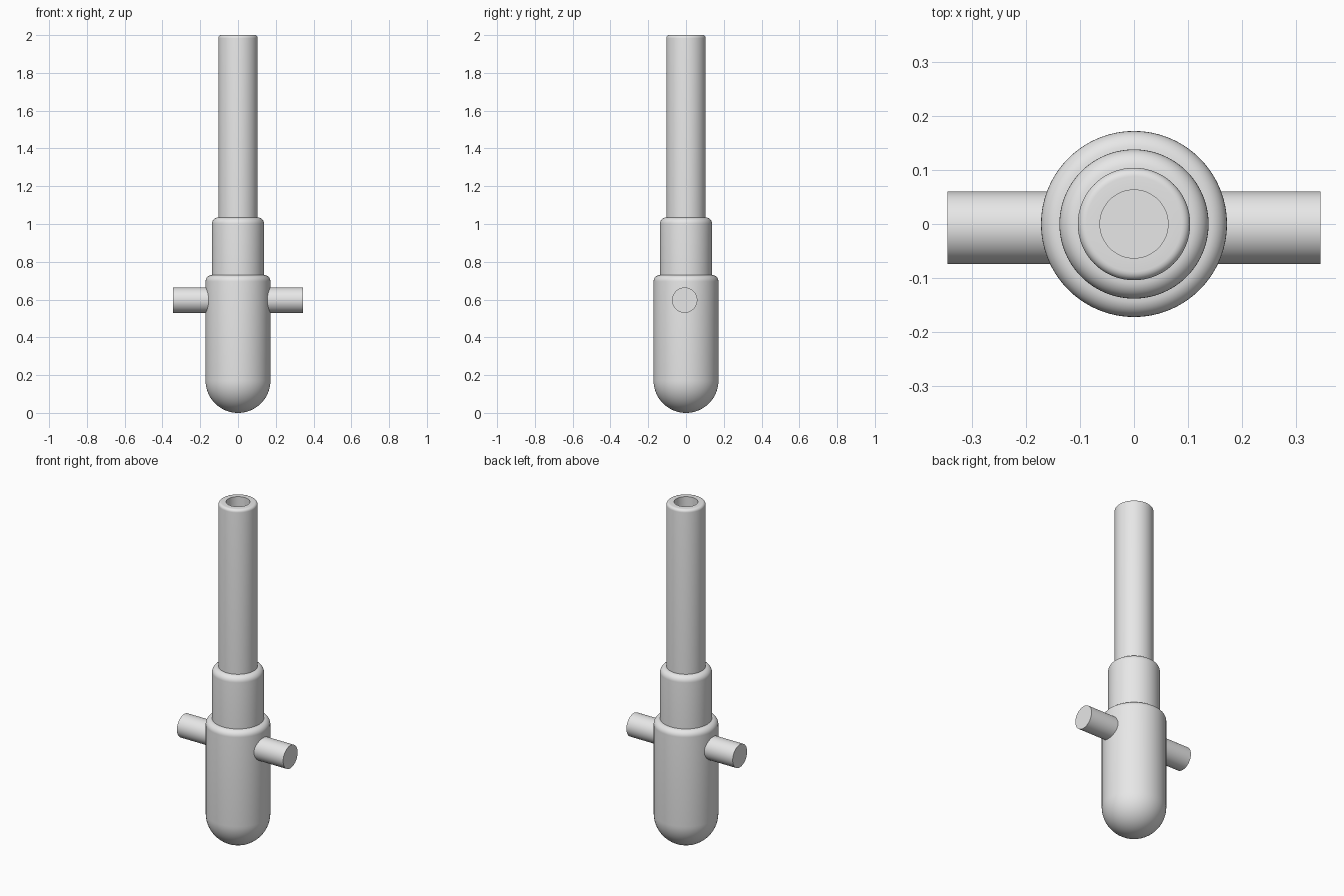
import bpy
import bmesh
import math
from mathutils import Matrix

if "Cube" in bpy.data.objects:
    bpy.data.objects.remove(bpy.data.objects["Cube"])

metal = bpy.data.materials.new("light_grey_metal")
metal.diffuse_color = (0.8, 0.8, 0.8, 1.0)
metal.use_nodes = True
metal.node_tree.nodes["Principled BSDF"].inputs["Base Color"].default_value = metal.diffuse_color


def finish(name, bm):
    bmesh.ops.recalc_face_normals(bm, faces=bm.faces)
    mesh = bpy.data.meshes.new(name)
    bm.to_mesh(mesh)
    bm.free()
    mesh.materials.append(metal)
    ob = bpy.data.objects.new(name, mesh)
    bpy.context.collection.objects.link(ob)
    bpy.ops.object.select_all(action='DESELECT')
    ob.select_set(True)
    bpy.context.view_layer.objects.active = ob
    bpy.ops.object.shade_smooth_by_angle(angle=math.radians(30))
    return ob


def arc(cx, cz, r, start, end, steps):
    """Profile points on an arc, angles in degrees."""
    angles = [math.radians(start + (end - start) * i / steps) for i in range(steps + 1)]
    return [(cx + r * math.cos(a), cz + r * math.sin(a)) for a in angles]


def lathe(name, profile, segments=96):
    bm = bmesh.new()
    verts = [bm.verts.new((max(r, 0.0), 0, z)) for r, z in profile]
    edges = [bm.edges.new(pair) for pair in zip(verts, verts[1:])]
    bmesh.ops.spin(bm, geom=verts + edges, axis=(0, 0, 1), cent=(0, 0, 0),
                   angle=math.tau, steps=segments)
    bmesh.ops.remove_doubles(bm, verts=bm.verts, dist=1e-5)
    return finish(name, bm)


BREECH, SLEEVE, TUBE, BORE = 0.172, 0.138, 0.104, 0.063
FILLET, LIP = 0.034, 0.016

# Stepped barrel: round breech, two filleted shoulders, muzzle lip, blind bore
profile = arc(0, BREECH, BREECH, -90, 0, 20)
profile += arc(BREECH - FILLET, 0.73 - FILLET, FILLET, 0, 90, 8)
profile += arc(SLEEVE - FILLET, 1.035 - FILLET, FILLET, 0, 90, 8)
profile += arc(TUBE - LIP, 2.0 - LIP, LIP, 0, 90, 6)
profile += [(BORE, 2.0), (BORE, 0.75), (0, 0.75)]
lathe("barrel", profile)

# Cross pin carrying the barrel, slightly forward of the axis
bm = bmesh.new()
bmesh.ops.create_cone(bm, cap_ends=True, segments=64, radius1=0.067, radius2=0.067, depth=0.69,
                      matrix=Matrix.Translation((0, -0.007, 0.597)) @ Matrix.Rotation(math.pi / 2, 4, 'Y'))
finish("trunnions", bm)
